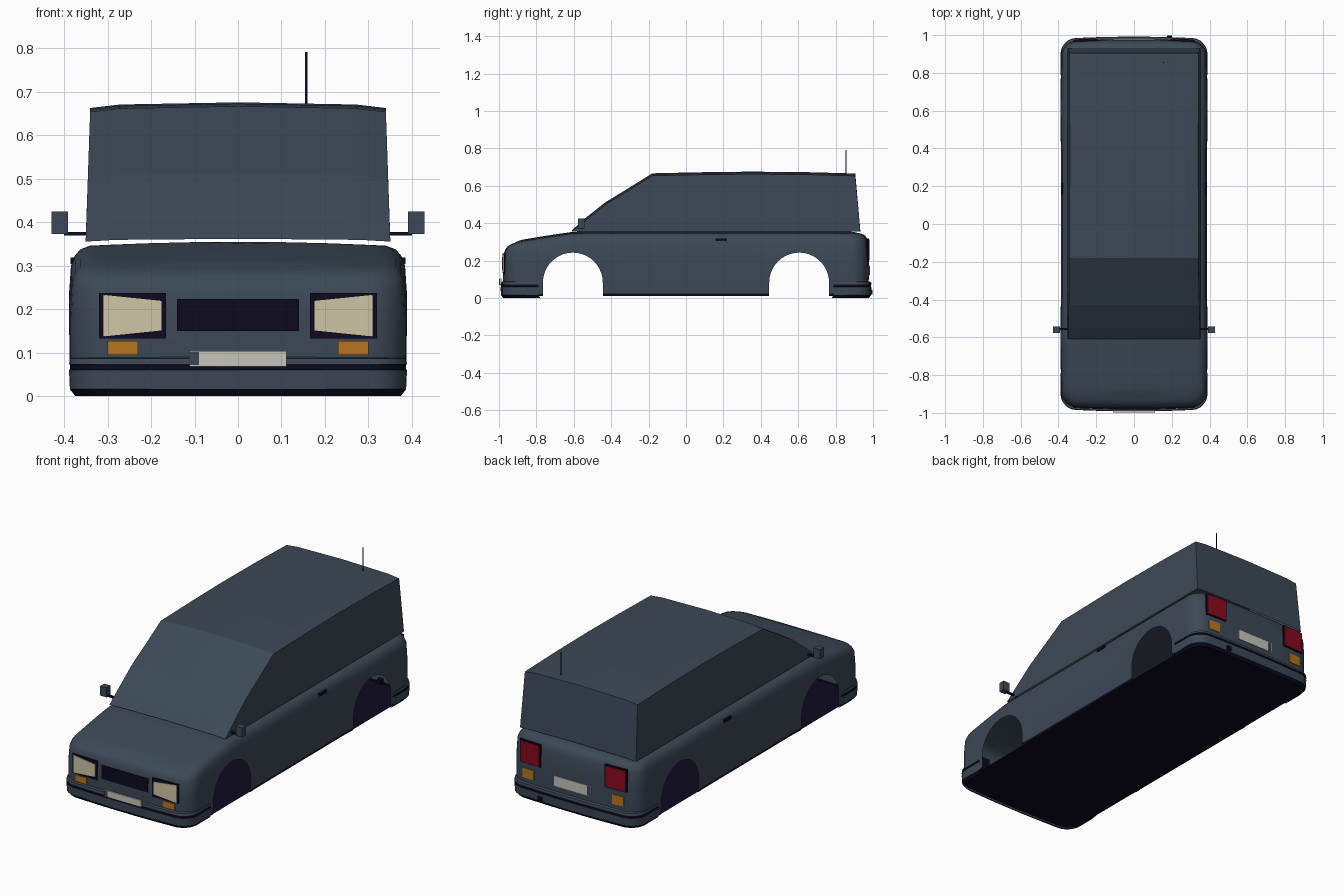
import bpy, bmesh, math

if "Cube" in bpy.data.objects:
    bpy.data.objects.remove(bpy.data.objects["Cube"], do_unlink=True)


def material(name, rgb):
    m = bpy.data.materials.new(name)
    m.use_nodes = True
    m.diffuse_color = (*rgb, 1)
    m.node_tree.nodes["Principled BSDF"].inputs["Base Color"].default_value = (*rgb, 1)
    return m


PAINT = material("slate_paint", (0.045, 0.066, 0.095))
TRIM = material("dark_trim", (0.004, 0.003, 0.014))
CREAM = material("headlight_cream", (0.62, 0.56, 0.38))
AMBER = material("indicator_amber", (0.48, 0.18, 0.014))
RED = material("tail_light_red", (0.25, 0.003, 0.013))
WHITE = material("plate_white", (0.56, 0.56, 0.5))

BODY_L, BODY_W, CORNER = 0.978, 0.386, 0.08
BUMPER_L = 0.992
BOW = 0.012


# ---------- helpers ----------
def finish(name, bm, mats, smooth=False):
    bmesh.ops.recalc_face_normals(bm, faces=bm.faces)
    me = bpy.data.meshes.new(name)
    bm.to_mesh(me)
    bm.free()
    for m in mats:
        me.materials.append(m)
    ob = bpy.data.objects.new(name, me)
    bpy.context.collection.objects.link(ob)
    if smooth:
        smooth_shade(ob)
    return ob


def smooth_shade(ob):
    bpy.ops.object.select_all(action="DESELECT")
    ob.select_set(True)
    bpy.context.view_layer.objects.active = ob
    bpy.ops.object.shade_smooth_by_angle(angle=math.radians(32))


def skin(bm, rows, closed):
    """Bridge rows of points with quads."""
    vs = [[bm.verts.new(p) for p in row] for row in rows]
    n = len(rows[0])
    for a, b in zip(vs, vs[1:]):
        for i in range(n if closed else n - 1):
            j = (i + 1) % n
            bm.faces.new((a[i], a[j], b[j], b[i]))
    return vs


def plan(length, width, r):
    """Rounded rectangle outline with slightly bowed ends."""
    def arc(sign):
        start = -90 if sign < 0 else 0
        return [(width - r + r * math.cos(math.radians(start + a)),
                 sign * (length - r) + r * math.sin(math.radians(start + a)))
                for a in range(0, 91, 15)]
    ends = [0.08, 0.18]
    half = [(x, -length) for x in ends] + arc(-1)
    half += [(width, i * 0.05) for i in range(-17, 18)]
    half += arc(1) + [(x, length) for x in reversed(ends)]
    half = [(x, y * (1 - BOW * (x / width) ** 2)) for x, y in half]
    return half + [(-x, y) for x, y in reversed(half)]


def end_y(x, length, width=BODY_W, r=CORNER):
    """Distance of the bowed end surface at a given x."""
    over = max(0, abs(x) - (width - r))
    return (length - r + math.sqrt(r * r - over * over)) * (1 - BOW * (x / width) ** 2)


def panel(name, mat, x0, x1, z0, z1, side, out=0.004, length=BODY_L, taper=0):
    """Thin plate hugging the front (-1) or rear (+1); taper narrows the x0 end."""
    bm = bmesh.new()
    rows = []
    for i in range(7):
        f = i / 6
        x = x0 + (x1 - x0) * f
        lo, hi = z0 + taper * (1 - f), z1 - taper * (1 - f)
        y = end_y(x, length) + out
        b = y - 0.0095
        rows.append([(x, side * b, lo), (x, side * y, lo), (x, side * y, hi), (x, side * b, hi)])
    vs = skin(bm, rows, True)
    bm.faces.new(vs[0])
    bm.faces.new(vs[-1])
    return finish(name, bm, [mat])


def box(name, mat, lo, hi):
    bm = bmesh.new()
    bmesh.ops.create_cube(bm, size=1)
    for v in bm.verts:
        v.co = [(a + b) / 2 + c * (b - a) for a, b, c in zip(lo, hi, v.co)]
    return finish(name, bm, [mat])


def top_z(y):
    """Height of the bonnet and waistline along the length."""
    pts = [(-1, 0.268), (-0.95, 0.285), (-0.87, 0.304), (-0.75, 0.324), (-0.6, 0.346), (1, 0.346)]
    for (a, za), (b, zb) in zip(pts, pts[1:]):
        if y <= b:
            return za + (zb - za) * (y - a) / (b - a)
    return pts[-1][1]


# ---------- lower body ----------
FLOOR = 0.012
outline = plan(BODY_L, BODY_W, CORNER)
rows = []
for t, inset in [(0, 0.004), (0.035, 0.003), (0.3, 0), (0.6, 0), (0.86, 0.004),
                 (0.93, 0.012), (0.975, 0.024), (1, 0.045)]:
    row = []
    for x, y in outline:
        # gentle flare around the wheel openings
        d = (abs(y) - 0.605) / 0.2
        flare = 0.007 * max(0, 1 - d * d) * (1 - t) ** 0.5 * (abs(x) > 0.35)
        px = x * (1 - inset / BODY_W) + math.copysign(flare, x)
        py = y * (1 - inset / BODY_L)
        row.append((px, py, FLOOR + (top_z(py) - FLOOR) * t))
    rows.append(row)
rim = rows[-1]
for sx, sy in [(0.9, 0.985), (0.6, 0.97), (0.3, 0.955), (0, 0.94)]:
    rows.append([(x * sx, y * sy, top_z(y * sy) + 0.009 * (1 - sx * sx)) for x, y, z in rim])
bm = bmesh.new()
vs = skin(bm, rows, True)
bm.faces.new(vs[0])
bmesh.ops.remove_doubles(bm, verts=bm.verts, dist=1e-4)
body = finish("lower_body", bm, [PAINT, TRIM])

# wheel openings
ARCH_R, ARCH_Y, ARCH_Z = 0.16, 0.605, 0.083
for side, label in ((-1, "front"), (1, "rear")):
    prof = [(ARCH_R * math.cos(math.radians(a)), ARCH_Z + ARCH_R * math.sin(math.radians(a)))
            for a in range(0, 181, 9)]
    prof = [(ARCH_R, -0.1)] + prof + [(-ARCH_R, -0.1)]
    bm = bmesh.new()
    vs = skin(bm, [[(x, side * ARCH_Y + y, z) for y, z in prof] for x in (-0.6, 0.6)], True)
    for ring in vs:
        bm.faces.new(ring)
    cutter = finish(label + "_arch_cutter", bm, [PAINT])
    cutter.hide_render = True
    cutter.hide_viewport = True
    mod = body.modifiers.new(label + "_arch", "BOOLEAN")
    mod.operation = "DIFFERENCE"
    mod.solver = "EXACT"
    mod.object = cutter
bpy.context.view_layer.objects.active = body
for mod in list(body.modifiers):
    bpy.ops.object.modifier_apply(modifier=mod.name)

# open the hollow shell: remove the tunnels and the underside, tint the sills
bm = bmesh.new()
bm.from_mesh(body.data)
doomed = []
for f in bm.faces:
    xs = [v.co.x for v in f.verts]
    tunnel = (max(xs) > 0.2 and min(xs) < -0.2
              and all(abs(abs(v.co.y) - ARCH_Y) < ARCH_R + 0.002 for v in f.verts)
              and f.calc_center_median().z < 0.26)
    if tunnel or all(v.co.z < FLOOR + 0.001 for v in f.verts):
        doomed.append(f)
    f.material_index = int(max(v.co.z for v in f.verts) < 0.027)
bmesh.ops.delete(bm, geom=doomed, context="FACES")
bm.to_mesh(body.data)
bm.free()
smooth_shade(body)

# floor pan
bm = bmesh.new()
bm.faces.new([bm.verts.new((x * 0.985, y * 0.995, FLOOR)) for x, y in outline])
finish("floor_pan", bm, [TRIM])

# ---------- bumpers ----------
bm = bmesh.new()
rows = [[(x * (1 - i / BODY_W), y * (1 - i / BUMPER_L), z)
         for x, y in plan(BUMPER_L, BODY_W + 0.003, CORNER)]
        for z, i in [(0, 0.014), (0.016, 0.002), (0.06, 0), (0.061, 0.003), (0.072, 0.003),
                     (0.073, 0), (0.086, 0.002), (0.091, 0.02)]]
skin(bm, rows, True)
bmesh.ops.delete(bm, geom=[f for f in bm.faces if abs(f.calc_center_median().y) < 0.79],
                 context="FACES")
for f in bm.faces:
    z = f.calc_center_median().z
    f.material_index = int(z < 0.015 or 0.06 < z < 0.073)
finish("bumpers", bm, [PAINT, TRIM], smooth=True)

# ---------- cabin ----------
profile = [(-0.61, 0.362), (-0.55, 0.418), (-0.43, 0.513), (-0.3, 0.592), (-0.18, 0.667),
           (0.1, 0.673), (0.35, 0.676), (0.65, 0.673), (0.905, 0.666), (0.932, 0.362)]
columns = [(-1, 0.013), (-0.8, 0.005), (0, 0), (0.8, 0.005), (1, 0.013)]
bm = bmesh.new()
vs = skin(bm, [[(c * (0.351 - (z - 0.355) * 0.034), y, z - drop * (1 if z > 0.4 else 0.5))
                for c, drop in columns] for y, z in profile], False)
for c in (0, -1):
    bm.faces.new([row[c] for row in vs])
finish("cabin", bm, [PAINT])

# ---------- lights, grille and plates ----------
panel("grille", TRIM, -0.14, 0.14, 0.15, 0.223, -1)
for s, label in ((1, "left"), (-1, "right")):
    panel(label + "_headlight_frame", TRIM, s * 0.166, s * 0.32, 0.133, 0.237, -1)
    panel(label + "_headlight", CREAM, s * 0.176, s * 0.311, 0.137, 0.233, -1, 0.007, taper=0.014)
    panel(label + "_front_indicator", AMBER, s * 0.23, s * 0.3, 0.094, 0.127, -1)
    panel(label + "_tail_light_frame", TRIM, s * 0.194, s * 0.324, 0.194, 0.318, 1)
    panel(label + "_tail_light", RED, s * 0.2, s * 0.318, 0.2, 0.312, 1, 0.007)
    panel(label + "_rear_indicator", AMBER, s * 0.237, s * 0.305, 0.113, 0.166, 1)

    # mirrors and door handles
    def sided(name, mat, x0, x1, y0, y1, z0, z1):
        a, b = sorted((s * x0, s * x1))
        box(label + "_" + name, mat, (a, y0, z0), (b, y1, z1))
    sided("mirror", PAINT, 0.391, 0.429, -0.577, -0.543, 0.373, 0.425)
    sided("mirror_arm", TRIM, 0.33, 0.4, -0.562, -0.55, 0.369, 0.378)
    sided("door_handle", TRIM, 0.368, 0.386, 0.157, 0.218, 0.304, 0.319)

panel("front_plate", WHITE, -0.112, 0.112, 0.068, 0.104, -1, 0.006, BUMPER_L)
panel("front_plate_band", PAINT, -0.11, -0.09, 0.071, 0.101, -1, 0.0075, BUMPER_L)
panel("rear_plate", WHITE, -0.112, 0.112, 0.12, 0.175, 1)
panel("rear_plate_band", PAINT, -0.11, -0.09, 0.123, 0.172, 1, 0.006)

# ---------- exhaust and aerial ----------
box("exhaust", TRIM, (0.175, 0.95, 0.018), (0.2, 0.998, 0.042))
box("aerial", TRIM, (0.1545, 0.8525, 0.655), (0.1595, 0.8575, 0.792))
